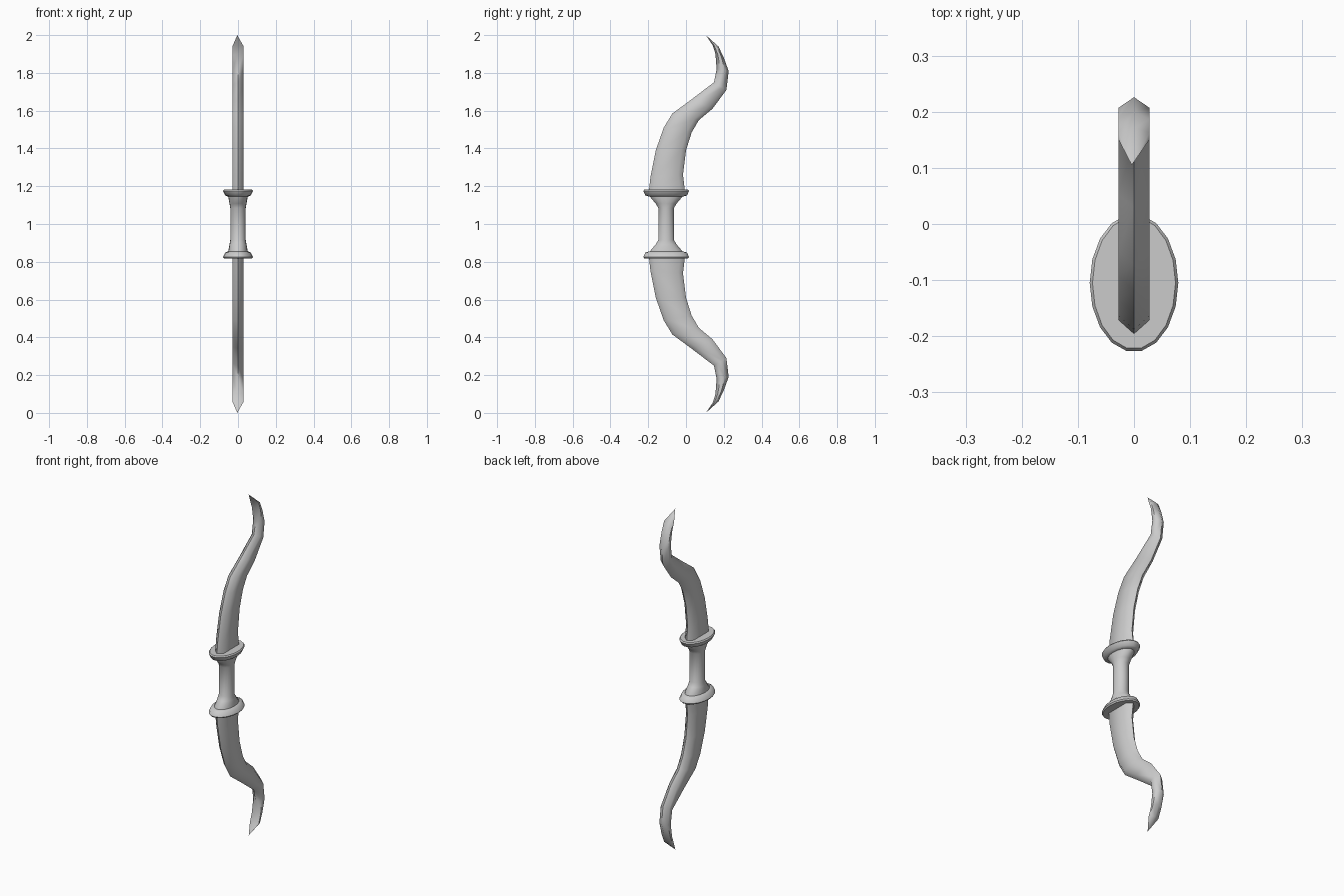
import bpy, bmesh, math

cube = bpy.data.objects.get("Cube")
if cube:
    bpy.data.objects.remove(cube, do_unlink=True)

GREY = bpy.data.materials.new("plain_grey")
GREY.use_nodes = True
GREY.diffuse_color = (0.6, 0.6, 0.6, 1)
GREY.node_tree.nodes["Principled BSDF"].inputs["Base Color"].default_value = (0.6, 0.6, 0.6, 1)


def finish(name, bm, angle):
    bmesh.ops.recalc_face_normals(bm, faces=bm.faces)
    mesh = bpy.data.meshes.new(name)
    bm.to_mesh(mesh)
    bm.free()
    mesh.materials.append(GREY)
    obj = bpy.data.objects.new(name, mesh)
    bpy.context.collection.objects.link(obj)
    bpy.ops.object.select_all(action='DESELECT')
    obj.select_set(True)
    bpy.context.view_layer.objects.active = obj
    bpy.ops.object.shade_smooth_by_angle(angle=math.radians(angle))


def bridge(bm, rings):
    for a, b in zip(rings, rings[1:]):
        n = len(a)
        for i in range(n):
            bm.faces.new((a[i], a[(i + 1) % n], b[(i + 1) % n], b[i]))


# Stations along a limb: front edge (y, z) and back edge (y, z), above mid height
LIMB = [((-.197, .17), (-.005, .17)), ((-.188, .25), (-.016, .26)),
        ((-.160, .39), (.000, .39)), ((-.118, .51), (.030, .485)),
        ((-.072, .585), (.068, .55)), ((.030, .66), (.140, .61)),
        ((.148, .75), (.214, .71)), ((.162, .82), (.226, .81)),
        ((.156, .90), (.200, .88)), ((.142, .945), (.172, .94))]
HALF_WIDTH = 0.028


def limb(name, side):
    bm = bmesh.new()
    rings = []
    for (fy, fz), (by, bz) in LIMB:
        chord = math.hypot(by - fy, bz - fz)
        inset = min(0.025 / chord, 0.3)
        section = [(0, 0), (1, inset), (1, 1 - inset), (0, 1), (-1, 1 - inset), (-1, inset)]
        rings.append([bm.verts.new((s * HALF_WIDTH, fy + t * (by - fy),
                                    1 + side * (fz + t * (bz - fz)))) for s, t in section])
    bridge(bm, rings)
    bm.faces.new(rings[0])
    # pointed end
    tip = bm.verts.new((-0.004, 0.105, 1 + side))
    last = rings[-1]
    for i in range(6):
        bm.faces.new((last[i], last[(i + 1) % 6], tip))
    finish(name, bm, 60)


def lathe(name, profile, segments=18):
    """Elliptical rings from (x radius, y radius, z)."""
    bm = bmesh.new()
    rings = []
    for rx, ry, z in profile:
        angles = [2 * math.pi * i / segments for i in range(segments)]
        rings.append([bm.verts.new((rx * math.cos(a), -0.105 + ry * math.sin(a), z)) for a in angles])
    bridge(bm, rings)
    bm.faces.new(rings[0])
    bm.faces.new(rings[-1])
    finish(name, bm, 50)


# Hourglass grip
flare = [(.041, .042, .085), (.045, .056, .108), (.052, .088, .145), (.052, .09, .16)]
lathe("grip", [(rx, ry, 1 - z) for rx, ry, z in reversed(flare)]
      + [(rx, ry, 1 + z) for rx, ry, z in flare])

# Oval guards and curved limbs, above and below the grip
guard = [(.052, .09, .145), (.068, .112, .151), (.079, .123, .175), (.074, .118, .182), (.066, .11, .182)]
for label, side in (("upper", 1), ("lower", -1)):
    lathe(label + "_guard", [(rx, ry, 1 + side * z) for rx, ry, z in guard])
    limb(label + "_limb", side)
